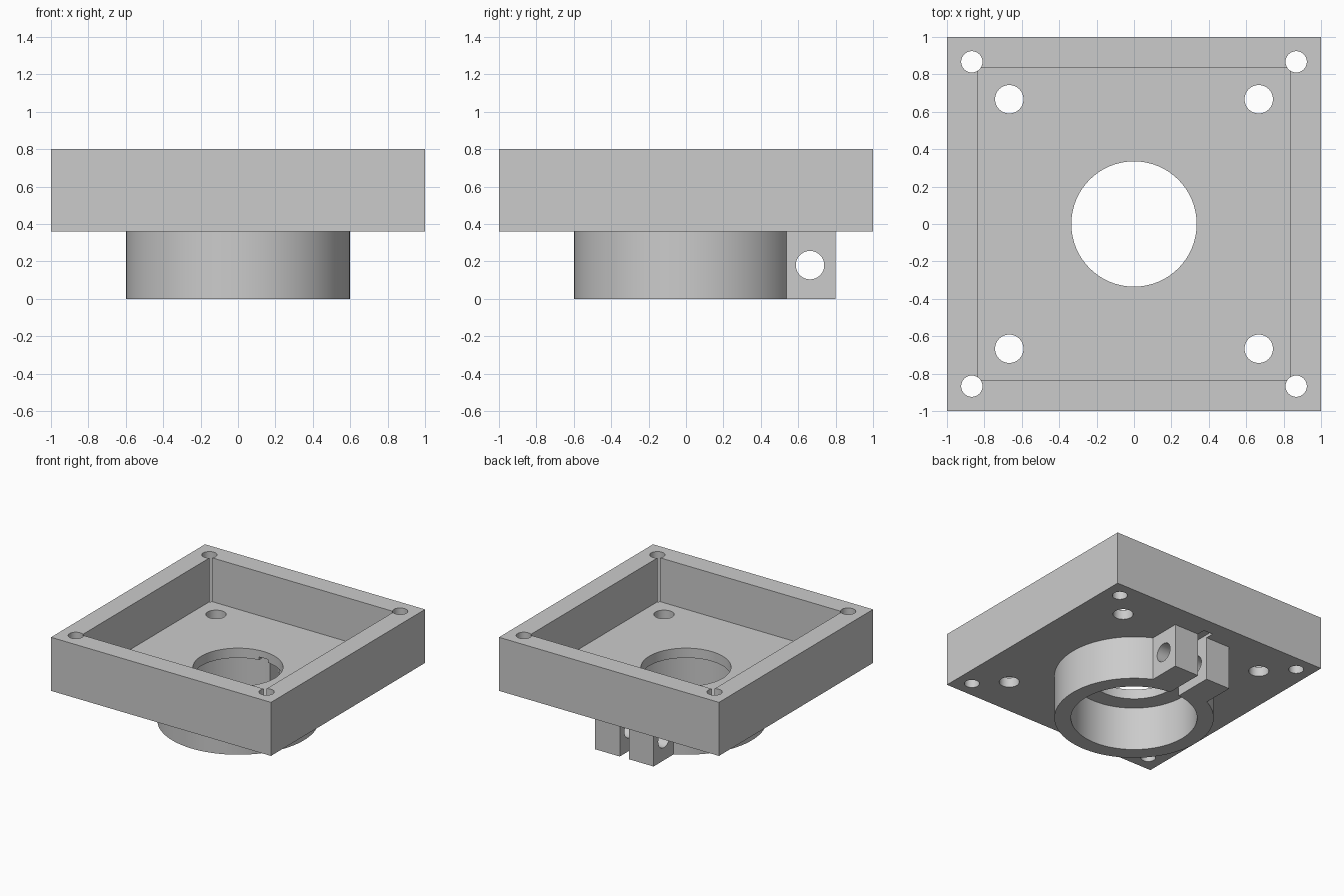
import bpy

cube = bpy.data.objects.get("Cube")
if cube:
    bpy.data.objects.remove(cube, do_unlink=True)

grey = bpy.data.materials.new("light_grey")
grey.use_nodes = True
GREY = (0.6, 0.6, 0.6, 1)
grey.diffuse_color = GREY
grey.node_tree.nodes["Principled BSDF"].inputs["Base Color"].default_value = GREY

PLATE_Z, FLOOR_Z, TOP_Z = 0.36, 0.44, 0.8


def box(name, lo, hi):
    """Box between two opposite corners."""
    bpy.ops.mesh.primitive_cube_add(size=1)
    ob = bpy.context.object
    ob.name = name
    ob.location = [(a + b) / 2 for a, b in zip(lo, hi)]
    ob.scale = [b - a for a, b in zip(lo, hi)]
    bpy.ops.object.transform_apply(location=True, rotation=True, scale=True)
    ob.data.materials.append(grey)
    return ob


def cylinder(name, radius, depth, centre, sides=96, rotation=(0, 0, 0)):
    bpy.ops.mesh.primitive_cylinder_add(vertices=sides, radius=radius, depth=depth,
                                        location=centre, rotation=rotation)
    ob = bpy.context.object
    ob.name = name
    bpy.ops.object.transform_apply(location=True, rotation=True, scale=True)
    ob.data.materials.append(grey)
    return ob


def combine(target, other, operation):
    """Apply a boolean and discard the second object."""
    mod = target.modifiers.new("boolean", 'BOOLEAN')
    mod.operation, mod.solver, mod.object = operation, 'EXACT', other
    bpy.context.view_layer.objects.active = target
    bpy.ops.object.modifier_apply(modifier=mod.name)
    bpy.data.objects.remove(other, do_unlink=True)


def finish(ob):
    bpy.ops.object.select_all(action='DESELECT')
    ob.select_set(True)
    bpy.context.view_layer.objects.active = ob
    bpy.ops.object.shade_smooth_by_angle(angle=0.5)


# Square tray with an open pocket, a centre hole and two sets of screw holes
tray = box("tray", (-1, -1, PLATE_Z), (1, 1, TOP_Z))
combine(tray, box("pocket", (-0.835, -0.835, FLOOR_Z), (0.835, 0.835, 1)), 'DIFFERENCE')
combine(tray, cylinder("centre_hole", 0.335, 2, (0, 0, 0.5)), 'DIFFERENCE')
for sx in (-1, 1):
    for sy in (-1, 1):
        for offset, radius in ((0.867, 0.057), (0.667, 0.076)):
            hole = cylinder("screw_hole", radius, 2, (sx * offset, sy * offset, 0.5), 48)
            combine(tray, hole, 'DIFFERENCE')

# Split clamp ring with two ears at the back
clamp = cylinder("clamp_ring", 0.6, PLATE_Z, (0, 0, PLATE_Z / 2))
combine(clamp, box("ears", (-0.265, 0.4, 0), (0.265, 0.8, PLATE_Z)), 'UNION')
combine(clamp, cylinder("bore", 0.475, 2, (0, 0, 0)), 'DIFFERENCE')
combine(clamp, cylinder("bolt_hole", 0.076, 2, (0, 0.663, 0.18), 48, (0, 1.5708, 0)),
        'DIFFERENCE')

# The clamp slot also leaves a shallow groove under the tray
for part in (clamp, tray):
    slot = box("slot", (-0.042, 0, -0.1), (0.042, 0.87, PLATE_Z + 0.025))
    combine(part, slot, 'DIFFERENCE')
    finish(part)
